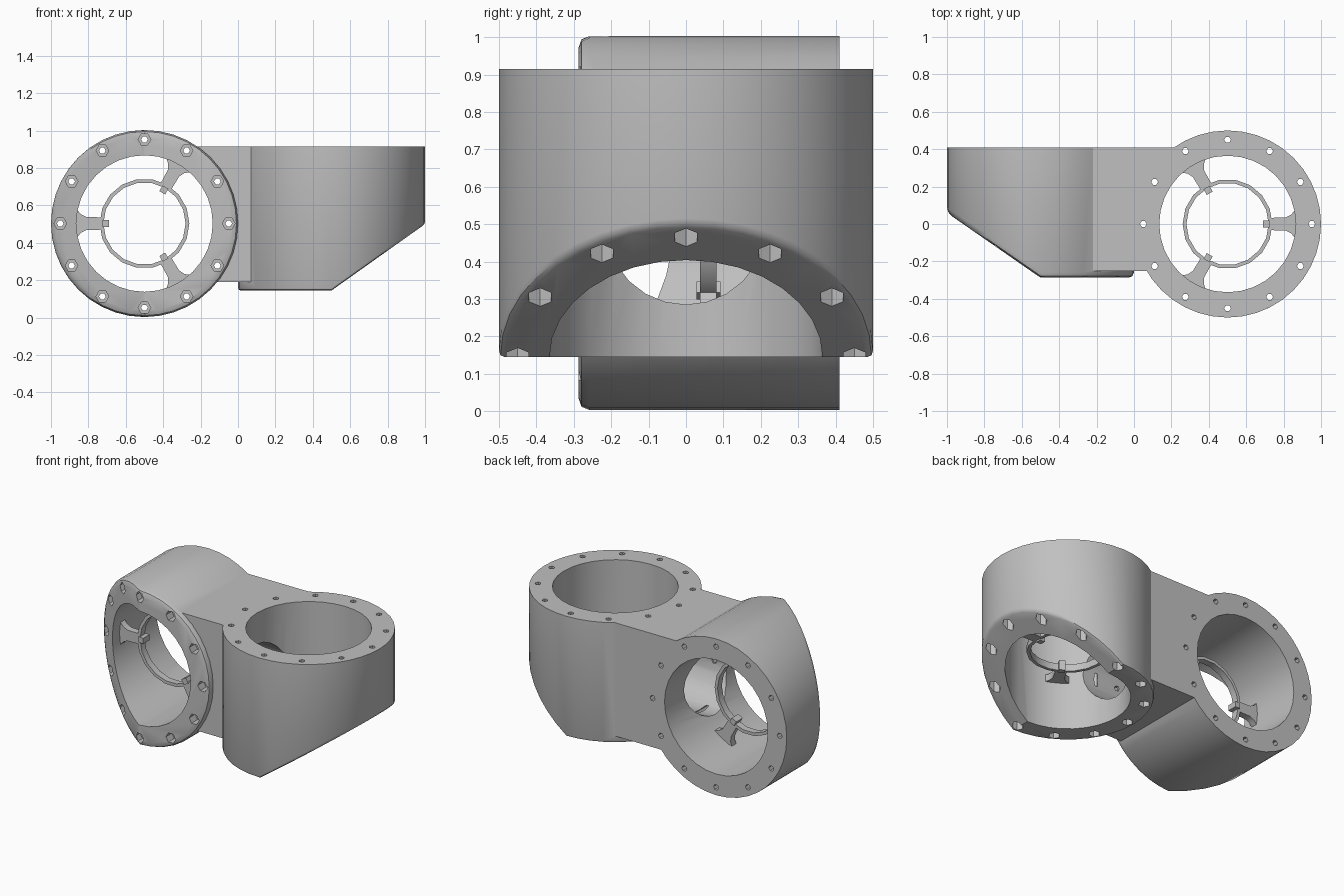
import bpy, bmesh, math
from mathutils import Matrix, Vector

cube = bpy.data.objects.get("Cube")
if cube:
    bpy.data.objects.remove(cube, do_unlink=True)

grey = bpy.data.materials.new("machined_grey")
grey.use_nodes = True
grey.diffuse_color = (0.53, 0.53, 0.53, 1)
grey.node_tree.nodes["Principled BSDF"].inputs["Base Color"].default_value = (0.53, 0.53, 0.53, 1)

# Each housing is made along its own z axis with the slanted cut on its +x side
UPRIGHT = Matrix.Translation((0.5, 0, 0))
LYING = Matrix(((-1, 0, 0, -0.5), (0, 0, 1, 0), (0, 1, 0, 0.503), (0, 0, 0, 1)))
HOUSINGS = [
    dict(name="upright", mat=UPRIGHT, low=0.145, shoulder=0.5, top=0.915, ring=0.47, edge=0.015),
    dict(name="lying", mat=LYING, low=-0.287, shoulder=0.06, top=0.41, ring=0.06, edge=0.028),
]
RADIUS, BORE, BOLT_CIRCLE = 0.5, 0.365, 0.45


def finish(name, bm, mat=Matrix()):
    bmesh.ops.transform(bm, matrix=mat, verts=bm.verts)
    bmesh.ops.recalc_face_normals(bm, faces=bm.faces)
    mesh = bpy.data.meshes.new(name)
    bm.to_mesh(mesh)
    bm.free()
    mesh.materials.append(grey)
    obj = bpy.data.objects.new(name, mesh)
    bpy.context.collection.objects.link(obj)
    return obj


def add_cylinder(bm, radius, z0, z1, sides):
    bmesh.ops.create_cone(
        bm, cap_ends=True, segments=sides, radius1=radius, radius2=radius, depth=z1 - z0,
        matrix=Matrix.Translation((0, 0, (z0 + z1) / 2)))


def add_box(bm, low, high):
    low, high = Vector(low), Vector(high)
    size = high - low
    mat = Matrix.Translation((low + high) / 2) @ Matrix.Diagonal((*size, 1))
    return bmesh.ops.create_cube(bm, size=1, matrix=mat)["verts"]


def make_drum(h):
    bm = bmesh.new()
    add_cylinder(bm, RADIUS, h["low"], h["top"], 40)
    rise = h["shoulder"] - h["low"]
    bmesh.ops.bisect_plane(
        bm, geom=bm.verts[:] + bm.edges[:] + bm.faces[:], dist=0.0005,
        plane_co=(0, 0, h["low"]), plane_no=(rise, 0, -RADIUS), clear_outer=True)
    bmesh.ops.holes_fill(bm, edges=[e for e in bm.edges if e.is_boundary])
    bmesh.ops.recalc_face_normals(bm, faces=bm.faces)
    # Round the outer rim of the cut end
    rim = []
    for e in bm.edges:
        zs = sorted(f.normal.z for f in e.link_faces)
        if len(zs) == 2 and zs[0] < -0.3 and abs(zs[1]) < 0.1:
            rim.append(e)
    bmesh.ops.bevel(bm, geom=rim, offset=h["edge"], segments=2, profile=0.5, affect='EDGES')
    return finish(h["name"] + "_housing", bm, h["mat"])


def make_bolt_cutter(h):
    # Stepped holes: narrow through-hole with a wide pocket at the cut end
    bm = bmesh.new()
    for i in range(12):
        a = i * math.tau / 12
        x, y = BOLT_CIRCLE * math.cos(a), BOLT_CIRCLE * math.sin(a)
        surface = h["low"] + max(0, x) * (h["shoulder"] - h["low"]) / RADIUS
        step = surface + 0.06
        rings = []
        for r, z in ((0.034, h["low"] - 0.1), (0.034, step), (0.018, step), (0.018, h["top"] + 0.1)):
            rings.append([bm.verts.new((x + r * math.cos(k * math.tau / 6),
                                        y + r * math.sin(k * math.tau / 6), z)) for k in range(6)])
        for lower, upper in zip(rings, rings[1:]):
            for k in range(6):
                n = (k + 1) % 6
                bm.faces.new((lower[k], lower[n], upper[n], upper[k]))
        bm.faces.new(rings[0])
        bm.faces.new(rings[-1])
    return finish(h["name"] + "_bolt_cutter", bm, h["mat"])


def make_bore_cutter(h):
    bm = bmesh.new()
    add_cylinder(bm, BORE, h["low"] - 0.1, h["top"] + 0.1, 32)
    return finish(h["name"] + "_bore_cutter", bm, h["mat"])


def combine(target, other, operation):
    mod = target.modifiers.new(operation.lower(), 'BOOLEAN')
    mod.operation = operation
    mod.solver = 'EXACT'
    mod.object = other
    bpy.context.view_layer.objects.active = target
    bpy.ops.object.modifier_apply(modifier=mod.name)
    bpy.data.objects.remove(other, do_unlink=True)


def make_inner_ring(h):
    bm = bmesh.new()
    z0, z1 = h["ring"] - 0.022, h["ring"] + 0.022
    # Thin hoop
    sides = 18
    loops = [[bm.verts.new((r * math.cos(k * math.tau / sides), r * math.sin(k * math.tau / sides), z))
              for k in range(sides)] for r, z in ((0.24, z0), (0.24, z1), (0.22, z1), (0.22, z0))]
    for j in range(4):
        a, b = loops[j], loops[(j + 1) % 4]
        for k in range(sides):
            n = (k + 1) % sides
            bm.faces.new((a[k], a[n], b[n], b[k]))
    # Three flared spokes with small square studs
    half = [(0.232, 0.033), (0.31, 0.035), (0.34, 0.05), (0.37, 0.085)]
    outline = half + [(r, -w) for r, w in reversed(half)]
    for i in range(3):
        turn = Matrix.Rotation(i * math.tau / 3, 4, 'Z')
        low = [bm.verts.new(turn @ Vector((r, w, z0))) for r, w in outline]
        face = bm.faces.new(low)
        out = bmesh.ops.extrude_face_region(bm, geom=[face], use_keep_orig=True)["geom"]
        bmesh.ops.translate(bm, vec=(0, 0, z1 - z0),
                            verts=[g for g in out if isinstance(g, bmesh.types.BMVert)])
        stud = add_box(bm, (0.19, -0.018, z0 - 0.01), (0.225, 0.018, z1 + 0.01))
        bmesh.ops.transform(bm, matrix=turn, verts=stud)
    return finish(h["name"] + "_inner_ring", bm, h["mat"])


# Body: two housings joined by a block
body = make_drum(HOUSINGS[0])
bm = bmesh.new()
add_box(bm, (-0.3, -0.25, 0.19), (0.3, 0.41, 0.915))
combine(body, finish("joining_block", bm), 'UNION')
combine(body, make_drum(HOUSINGS[1]), 'UNION')
body.name = "twin_housing_body"

# Bores, cross tunnel between them, and bolt holes
for h in HOUSINGS:
    combine(body, make_bore_cutter(h), 'DIFFERENCE')
bm = bmesh.new()
add_cylinder(bm, 0.215, -0.45, 0.45, 24)
tunnel = Matrix.Translation((0, 0, 0.5)) @ Matrix.Rotation(math.pi / 2, 4, 'Y')
combine(body, finish("tunnel_cutter", bm, tunnel), 'DIFFERENCE')
for h in HOUSINGS:
    combine(body, make_bolt_cutter(h), 'DIFFERENCE')

parts = [body] + [make_inner_ring(h) for h in HOUSINGS]
for obj in parts:
    bpy.ops.object.select_all(action='DESELECT')
    obj.select_set(True)
    bpy.context.view_layer.objects.active = obj
    bpy.ops.object.shade_smooth_by_angle(angle=math.radians(30))
